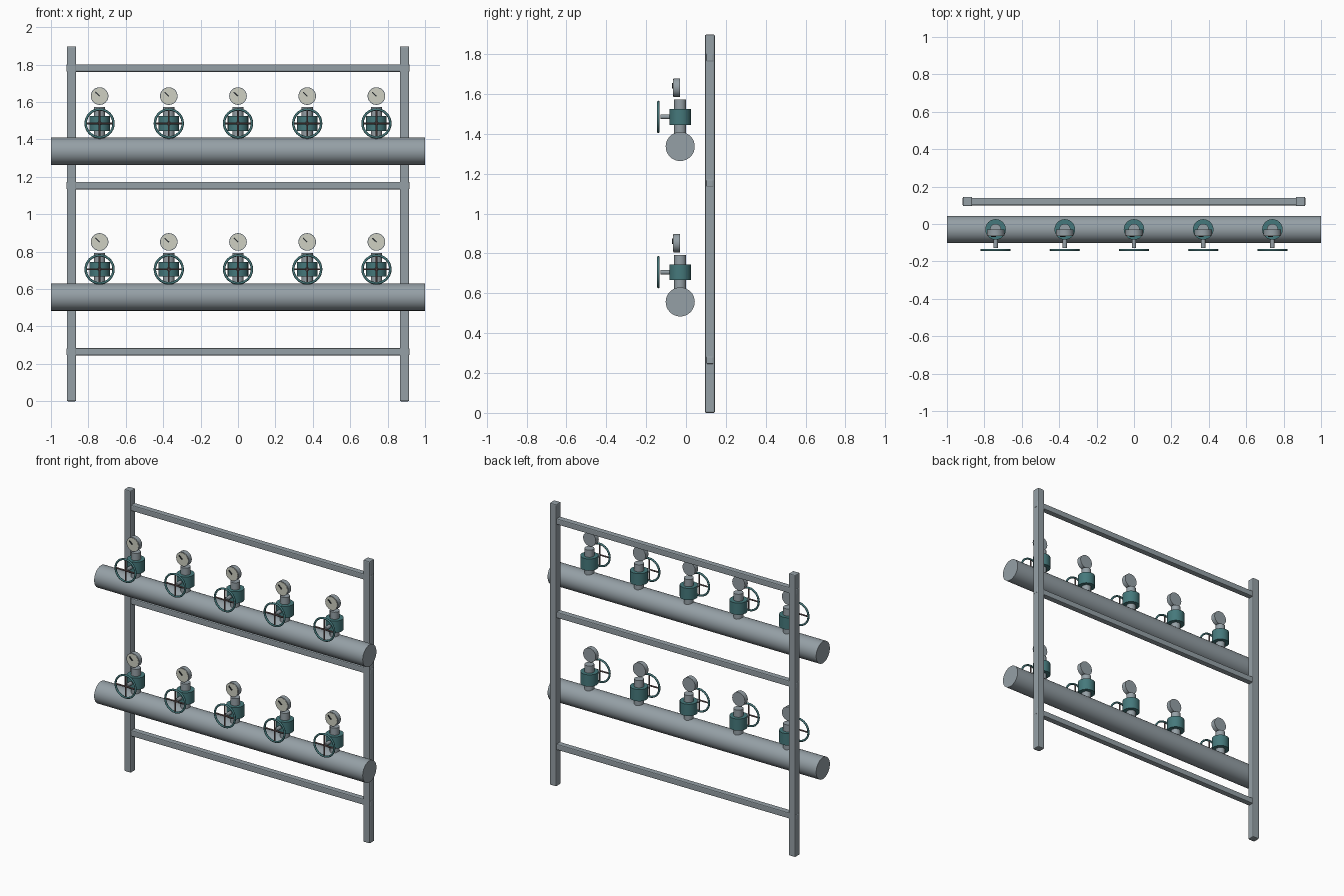
import bpy, math
from mathutils import Vector, Matrix

if "Cube" in bpy.data.objects:
    bpy.data.objects.remove(bpy.data.objects["Cube"])


def material(name, rgb):
    m = bpy.data.materials.new(name)
    m.diffuse_color = (*rgb, 1)
    m.use_nodes = True
    m.node_tree.nodes["Principled BSDF"].inputs["Base Color"].default_value = m.diffuse_color
    return m


STEEL = material("steel grey", (0.30, 0.35, 0.38))
TEAL = material("valve teal", (0.06, 0.19, 0.20))
CREAM = material("dial cream", (0.62, 0.63, 0.54))
SPOKE = material("spoke brown grey", (0.16, 0.11, 0.11))
DARK = material("needle dark", (0.02, 0.025, 0.03))


def finish(name, mat, bevel=0):
    ob = bpy.context.object
    ob.name = name
    ob.data.materials.append(mat)
    if bevel:
        b = ob.modifiers.new("soft edges", 'BEVEL')
        b.width, b.segments = bevel, 2
    return ob


def box(name, loc, size, mat, bevel=0):
    bpy.ops.mesh.primitive_cube_add(size=1, location=loc)
    bpy.context.object.data.transform(Matrix.Diagonal((*size, 1)))
    return finish(name, mat, bevel)


def rod(name, a, b, r, mat, sides=24):
    a, b = Vector(a), Vector(b)
    d = b - a
    bpy.ops.mesh.primitive_cylinder_add(vertices=sides, radius=r, depth=d.length,
                                        location=(a + b) / 2,
                                        rotation=d.to_track_quat('Z', 'Y').to_euler())
    bpy.ops.object.shade_smooth_by_angle(angle=math.radians(35))
    return finish(name, mat)


PY = -0.029     # pipe and valve axis
FY = 0.120      # frame plane
WY = -0.139     # handwheel plane

# Frame: two posts and three rails
for s, side in ((-1, "left"), (1, "right")):
    box(side + "_post", (s * 0.89, FY, 0.949), (0.05, 0.05, 1.898), STEEL, 0.006)
for z, level in ((0.265, "lower"), (1.153, "middle"), (1.782, "upper")):
    box(level + "_rail", (0, FY, z), (1.835, 0.04, 0.04), STEEL, 0.006)


def valve(tag, x, z):
    """Valve with handwheel and gauge on a pipe whose axis is at height z."""
    wz, gz = z + 0.149, z + 0.295
    # neck and body
    rod("valve_neck" + tag, (x, PY, z), (x, PY, z + 0.236), 0.030, STEEL)
    rod("valve_body" + tag, (x, PY, z + 0.109), (x, PY, z + 0.188), 0.055, TEAL)
    rod("valve_stem" + tag, (x, PY, wz), (x, -0.127, wz), 0.012, STEEL, 16)
    # handwheel with crossed spokes
    bpy.ops.mesh.primitive_torus_add(location=(x, WY, wz), rotation=(math.pi / 2, 0, 0),
                                     major_radius=0.0745, minor_radius=0.0065,
                                     major_segments=32, minor_segments=10)
    bpy.ops.object.shade_smooth()
    finish("handwheel_rim" + tag, TEAL)
    for dx, dz, kind in ((0.074, 0, "level"), (0, 0.074, "upright")):
        rod(kind + "_spoke" + tag, (x - dx, WY, wz - dz), (x + dx, WY, wz + dz),
            0.005, SPOKE, 10)
    # gauge: case, dial plate and needle
    rod("gauge_case" + tag, (x, -0.062, gz), (x, -0.030, gz), 0.047, STEEL, 32)
    rod("gauge_dial" + tag, (x, -0.064, gz), (x, -0.060, gz), 0.043, CREAM, 32)
    needle = box("gauge_needle" + tag, (x - 0.011, -0.0665, gz + 0.010),
                 (0.006, 0.007, 0.032), DARK)
    needle.rotation_euler.y = -math.radians(46)


# Two pipes, each with five valves
for row, z in (("lower", 0.557), ("upper", 1.337)):
    rod(row + "_pipe", (-1, PY, z), (1, PY, z), 0.073, STEEL, 32)
    for i in range(5):
        valve(f"_{row}_{i + 1}", (i - 2) * 0.37, z)
